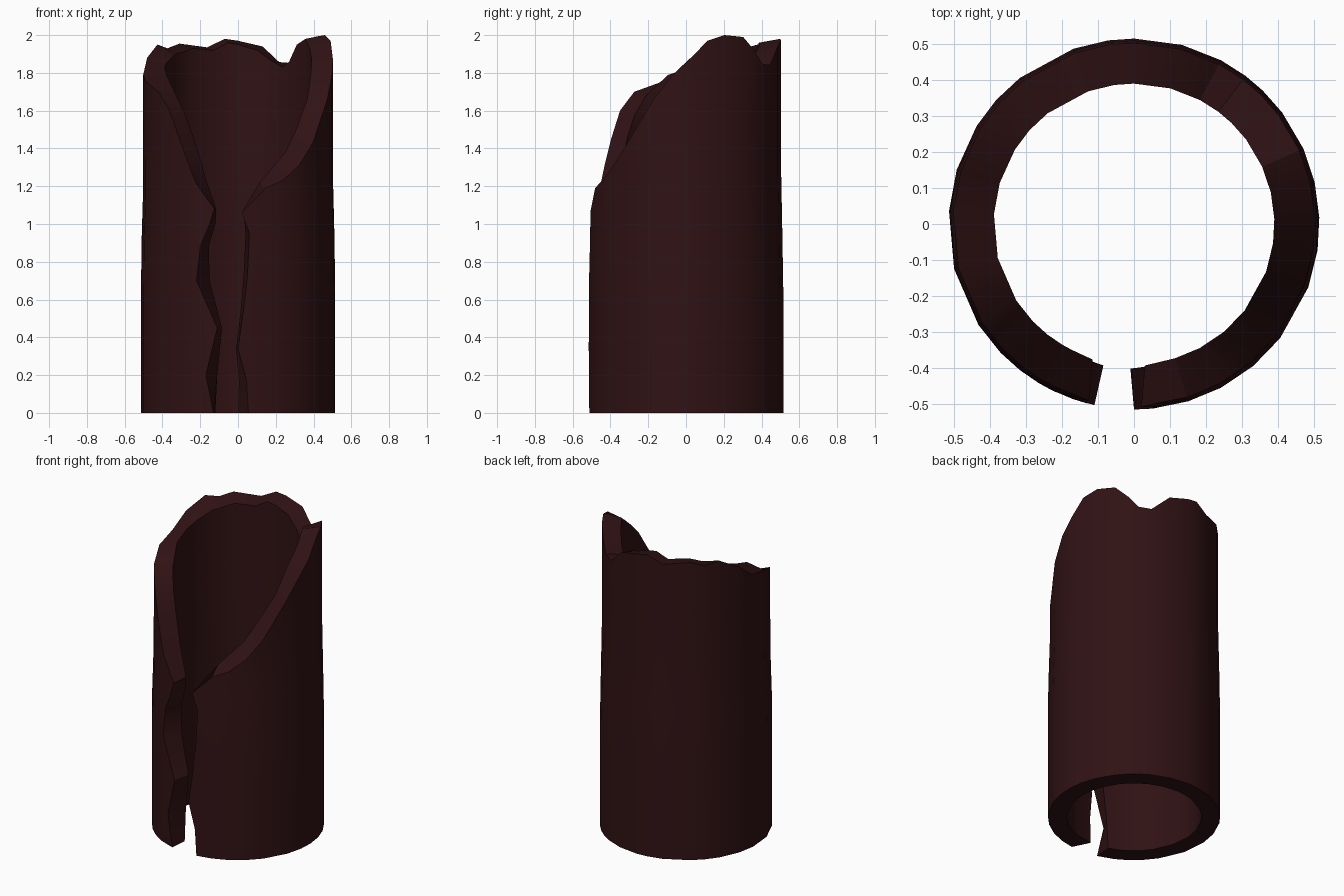
import bpy, bmesh
from math import cos, sin, radians, degrees, acos

if "Cube" in bpy.data.objects:
    bpy.data.objects.remove(bpy.data.objects["Cube"])

# broken rim: angle from +x, outer height, inner height
RIM = [(-73, 1.19, 1.22), (-62, 1.23, 1.30), (-50, 1.31, 1.38), (-38, 1.43, 1.50),
       (-20, 1.66, 1.66), (-8, 1.79, 1.80), (2, 1.87, 1.87), (13, 1.97, 1.93),
       (24, 2.00, 1.98), (37, 1.99, 1.95), (46, 1.92, 1.86), (53, 1.85, 1.83),
       (62, 1.84, 1.86), (75, 1.94, 1.92), (90, 1.97, 1.95), (98, 1.98, 1.96),
       (109, 1.935, 1.92), (128, 1.955, 1.93), (138, 1.93, 1.91), (148, 1.95, 1.90),
       (163, 1.88, 1.86), (176, 1.79, 1.83), (194, 1.755, 1.79), (213, 1.70, 1.68),
       (224, 1.60, 1.58), (232, 1.45, 1.47), (239, 1.31, 1.35), (243.5, 1.22, 1.25)]

# ragged slit at the front: height, then x of outer and inner edges
SLIT_R = [(0, .055, .0), (.17, .045, .005), (.34, .0, -.01), (.55, .03, .015),
          (.73, .05, .03), (.95, .06, .04), (1.06, .02, .03)]
SLIT_L = [(0, -.13, -.12), (.2, -.17, -.11), (.45, -.11, -.085), (.7, -.22, -.15),
          (.88, -.20, -.155), (1.0, -.15, -.12), (1.08, -.125, -.115)]
ROWS = len(SLIT_R)


def radius(inner, z):
    r = .515 - .012 * min(1, max(0, (z - .8) / .4))
    return r - .113 if inner else r


def point(a, z, inner):
    r = radius(inner, z)
    return (r * cos(radians(a)), r * sin(radians(a)), z)


def slit_column(slit, inner, wrap):
    pts = []
    for z, xo, xi in slit:
        x = xi if inner else xo
        a = -degrees(acos(x / radius(inner, z)))
        pts.append(point(a + wrap, z, inner))
    return pts


def wall(bm, inner):
    cols = [slit_column(SLIT_R, inner, 0)]
    for a, zo, zi in RIM:
        top = zi if inner else zo
        cols.append([point(a, top * i / (ROWS - 1), inner) for i in range(ROWS)])
    cols.append(slit_column(SLIT_L, inner, 360))
    return [[bm.verts.new(p) for p in c] for c in cols]


bm = bmesh.new()
out, inn = wall(bm, False), wall(bm, True)
n = len(out)

# curved outer and inner walls, then base and broken rim
for j in range(n - 1):
    for i in range(ROWS - 1):
        bm.faces.new((out[j][i], out[j + 1][i], out[j + 1][i + 1], out[j][i + 1]))
        bm.faces.new((inn[j][i], inn[j][i + 1], inn[j + 1][i + 1], inn[j + 1][i]))
    bm.faces.new((out[j][0], inn[j][0], inn[j + 1][0], out[j + 1][0]))
    bm.faces.new((out[j][-1], out[j + 1][-1], inn[j + 1][-1], inn[j][-1]))

# slit side faces
for j in (0, n - 1):
    for i in range(ROWS - 1):
        bm.faces.new((out[j][i], out[j][i + 1], inn[j][i + 1], inn[j][i]))

bmesh.ops.recalc_face_normals(bm, faces=bm.faces)
mesh = bpy.data.meshes.new("broken_tube")
bm.to_mesh(mesh)
bm.free()
tube = bpy.data.objects.new("broken_tube", mesh)
bpy.context.collection.objects.link(tube)

mat = bpy.data.materials.new("dark_maroon")
mat.diffuse_color = (.03, .006, .007, 1)
mat.use_nodes = True
mat.node_tree.nodes["Principled BSDF"].inputs["Base Color"].default_value = mat.diffuse_color
mesh.materials.append(mat)

bpy.context.view_layer.objects.active = tube
tube.select_set(True)
bpy.ops.object.shade_smooth_by_angle(angle=radians(30))
